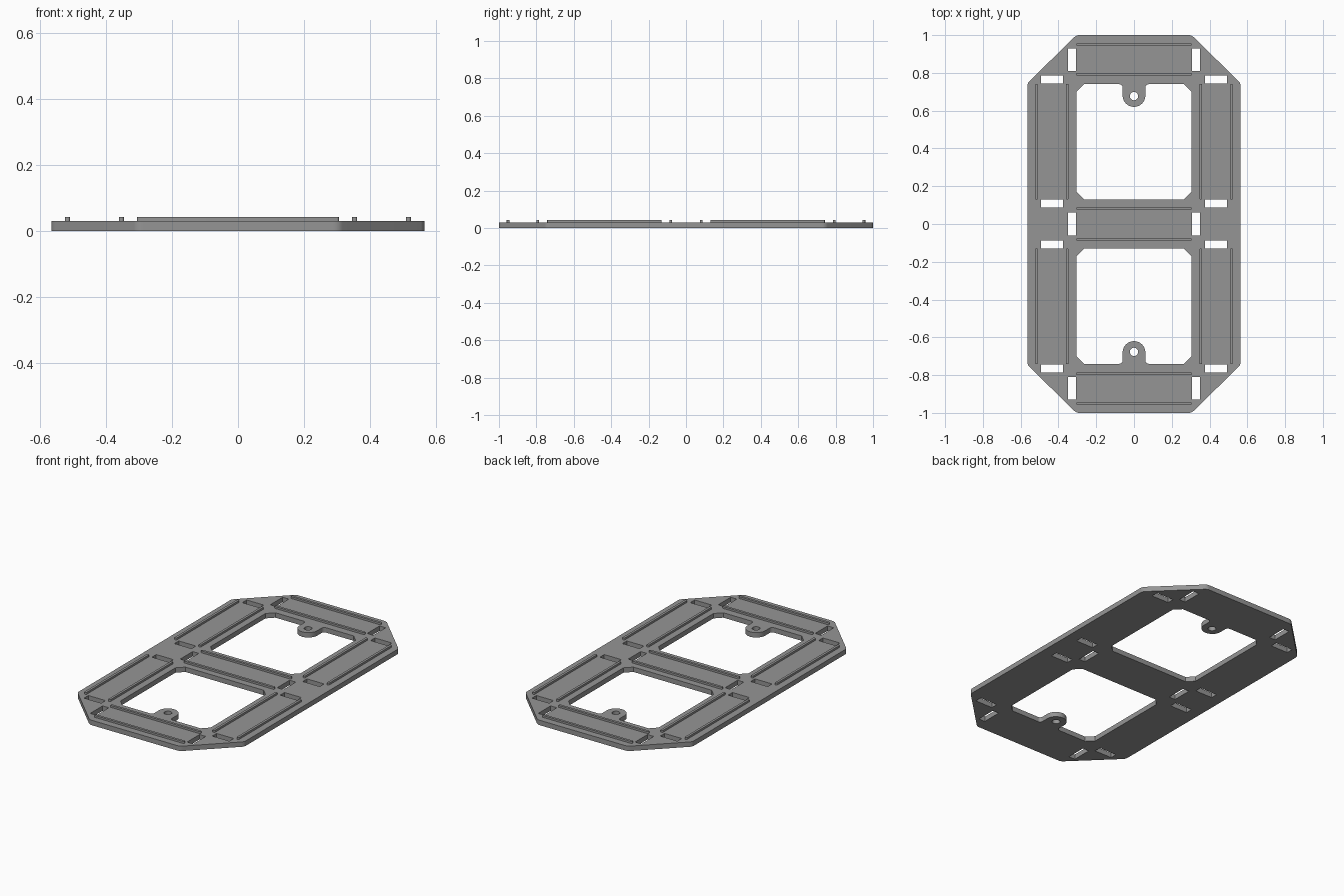
import bpy
import math
from mathutils import Vector

if "Cube" in bpy.data.objects:
    bpy.data.objects.remove(bpy.data.objects["Cube"])

grey = bpy.data.materials.new("mid_grey")
grey.diffuse_color = (0.3, 0.3, 0.3, 1)
grey.use_nodes = True
grey.node_tree.nodes["Principled BSDF"].inputs["Base Color"].default_value = grey.diffuse_color
PLATE_H, RIDGE_H = 0.03, 0.042


def fillet(points, steps=8):
    """Round each (x, y, radius) corner of a closed loop with an arc."""
    out = []
    for i, (x, y, r) in enumerate(points):
        p = Vector((x, y))
        a = (Vector(points[i - 1][:2]) - p).normalized()
        b = (Vector(points[(i + 1) % len(points)][:2]) - p).normalized()
        if r == 0:
            out.append(p)
            continue
        half = a.angle(b) / 2
        centre = p + (a + b).normalized() * r / math.sin(half)
        start = p + a * r / math.tan(half) - centre
        end = p + b * r / math.tan(half) - centre
        for k in range(steps + 1):
            t = k / steps
            out.append(centre + (start.lerp(end, t)).normalized() * r if (start + end).length > 1e-6
                       else centre + start)
    return out


def rect(x0, x1, y0, y1, r=0.0):
    return fillet([(x0, y0, r), (x1, y0, r), (x1, y1, r), (x0, y1, r)], 4)


def slab(name, loops, z0, z1):
    """Extrude a filled outline (with holes) between two heights."""
    cu = bpy.data.curves.new(name, 'CURVE')
    cu.dimensions = '2D'
    cu.fill_mode = 'BOTH'
    cu.extrude = (z1 - z0) / 2
    for loop in loops:
        sp = cu.splines.new('POLY')
        sp.points.add(len(loop) - 1)
        for pt, co in zip(sp.points, loop):
            pt.co = (co[0], co[1], 0, 1)
        sp.use_cyclic_u = True
    ob = bpy.data.objects.new(name, cu)
    bpy.context.collection.objects.link(ob)
    ob.location.z = (z0 + z1) / 2
    cu.materials.append(grey)
    bpy.ops.object.select_all(action='DESELECT')
    ob.select_set(True)
    bpy.context.view_layer.objects.active = ob
    bpy.ops.object.convert(target='MESH')
    bpy.ops.object.shade_smooth_by_angle(angle=math.radians(30))
    return ob


# Plate outline: long octagon with softened corners
quarter = [(0.305, 1.0), (0.565, 0.745)]
outline = [(x, y, 0.04) for x, y in quarter]
outline += [(x, -y, 0.04) for x, y in reversed(quarter)]
outline += [(-x, -y, 0.04) for x, y in quarter]
outline += [(-x, y, 0.04) for x, y in reversed(quarter)]
loops = [fillet(outline)]

# Chamfered windows with a rounded screw tab, and the screw holes
window = [(-0.305, 0.17, 0), (-0.265, 0.13, 0), (0.265, 0.13, 0), (0.305, 0.17, 0),
          (0.305, 0.70, 0), (0.265, 0.74, 0), (0.06, 0.74, 0.018),
          (0.06, 0.62, 0.0599), (-0.06, 0.62, 0.0599), (-0.06, 0.74, 0.018),
          (-0.265, 0.74, 0), (-0.305, 0.70, 0)]
for s in (1, -1):
    loops.append([(p.x, p.y * s) for p in fillet(window, 12)])
    loops.append([(0.022 * math.cos(k * math.tau / 32), s * 0.677 + 0.022 * math.sin(k * math.tau / 32))
                  for k in range(32)])

# Slots at both ends of every segment
for sx in (1, -1):
    for y0, y1 in ((0.81, 0.93), (-0.06, 0.06), (-0.93, -0.81)):
        loops.append(rect(*sorted((sx * 0.307, sx * 0.349)), y0, y1))
    for y0, y1 in ((0.744, 0.786), (0.088, 0.13), (-0.13, -0.088), (-0.786, -0.744)):
        loops.append(rect(*sorted((sx * 0.376, sx * 0.492)), y0, y1))
slab("base_plate", loops, 0, PLATE_H)

# Paired guide ridges along each segment
W = 0.015
for y in (0.951, 0.793, 0.082, -0.082, -0.793, -0.951):
    slab("cross_ridge", [rect(-0.305, 0.305, y - W / 2, y + W / 2, 0.006)], PLATE_H - 0.002, RIDGE_H)
for x in (0.516, 0.353, -0.353, -0.516):
    for s in (1, -1):
        y0, y1 = sorted((s * 0.13, s * 0.742))
        slab("side_ridge", [rect(x - W / 2, x + W / 2, y0, y1, 0.006)], PLATE_H - 0.002, RIDGE_H)
